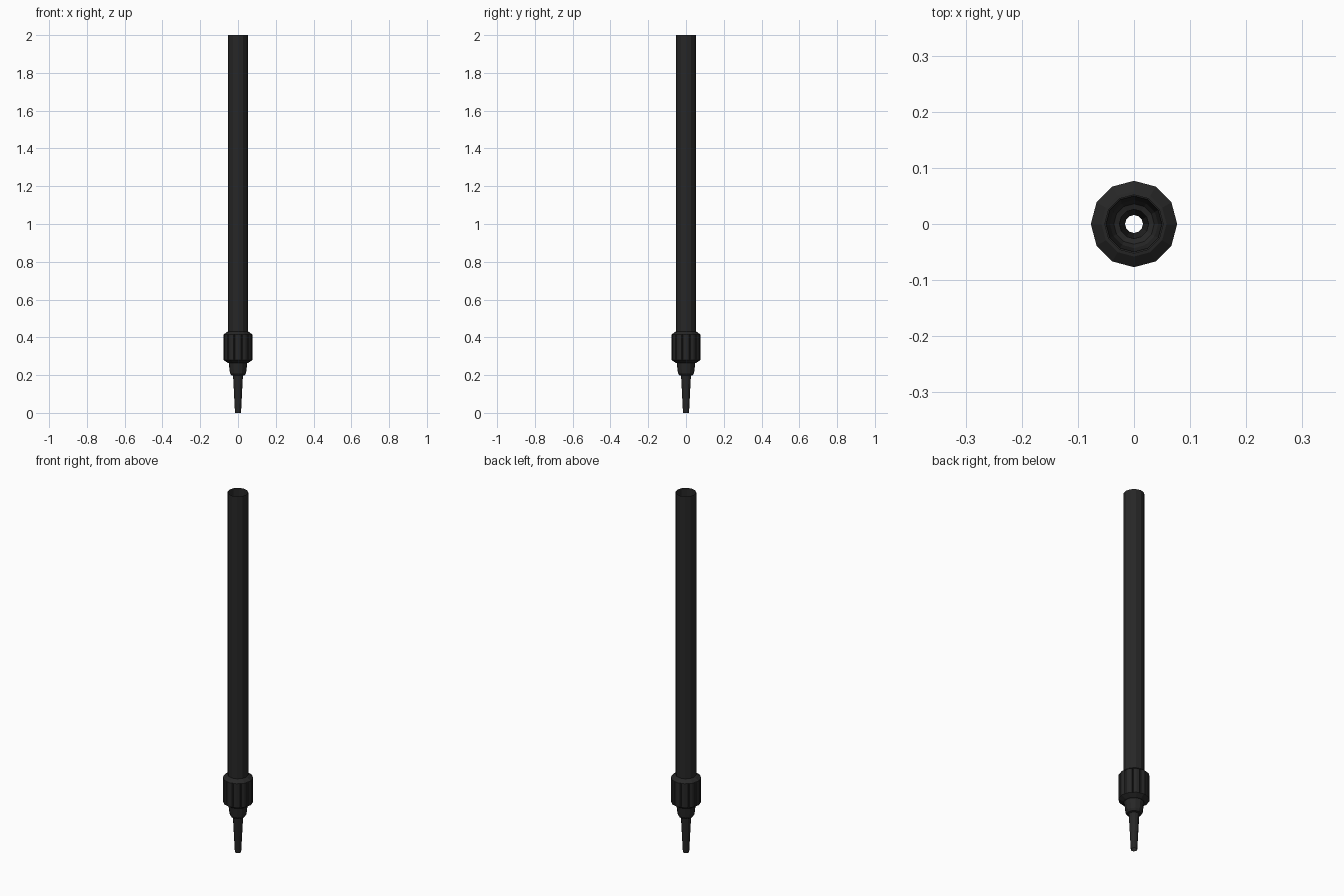
import bpy, bmesh, math

if "Cube" in bpy.data.objects:
    bpy.data.objects.remove(bpy.data.objects["Cube"])

SIDES = 12
mat = bpy.data.materials.new("black_plastic")
mat.diffuse_color = (0.02, 0.02, 0.02, 1)
mat.use_nodes = True
mat.node_tree.nodes["Principled BSDF"].inputs["Base Color"].default_value = mat.diffuse_color


def lathe(name, profile, groove=False):
    """Open 12-sided shell from (radius, z, groove depth) rows, bottom to top."""
    bm = bmesh.new()
    rows = []
    for r, z, depth in profile:
        ring = []
        for k in range(SIDES):
            a, b = (2 * math.pi * (k + i) / SIDES for i in (0, 1))
            # points along each flat: corner, plus a narrow V in its middle
            for t in ((0, 0.4, 0.5, 0.6) if groove else (0,)):
                s = 1 - (depth / r if t == 0.5 else 0)
                x = r * s * ((1 - t) * math.cos(a) + t * math.cos(b))
                y = r * s * ((1 - t) * math.sin(a) + t * math.sin(b))
                ring.append(bm.verts.new((x, y, z)))
        rows.append(ring)
    for lo, hi in zip(rows, rows[1:]):
        n = len(lo)
        for i in range(n):
            j = (i + 1) % n
            bm.faces.new((lo[i], lo[j], hi[j], hi[i]))
    me = bpy.data.meshes.new(name)
    bm.to_mesh(me)
    bm.free()
    me.materials.append(mat)
    ob = bpy.data.objects.new(name, me)
    bpy.context.collection.objects.link(ob)
    return ob


# Tapered nozzle with its shoulder and neck, open at the tip
lathe("nozzle", [(0.016, 0, 0), (0.026, 0.197, 0), (0.036, 0.2, 0),
                 (0.043, 0.212, 0), (0.048, 0.255, 0), (0.05, 0.275, 0)])

# Chamfered grip collar with one groove down each flat
lathe("collar", [(0.05, 0.264, 0), (0.056, 0.266, 0), (0.077, 0.28, 0),
                 (0.077, 0.281, 0.006), (0.077, 0.413, 0.006),
                 (0.077, 0.414, 0), (0.058, 0.429, 0), (0.052, 0.43, 0)], True)

# Long hollow tube, open at the top
lathe("tube", [(0.052, 0.425, 0), (0.052, 2, 0)])
